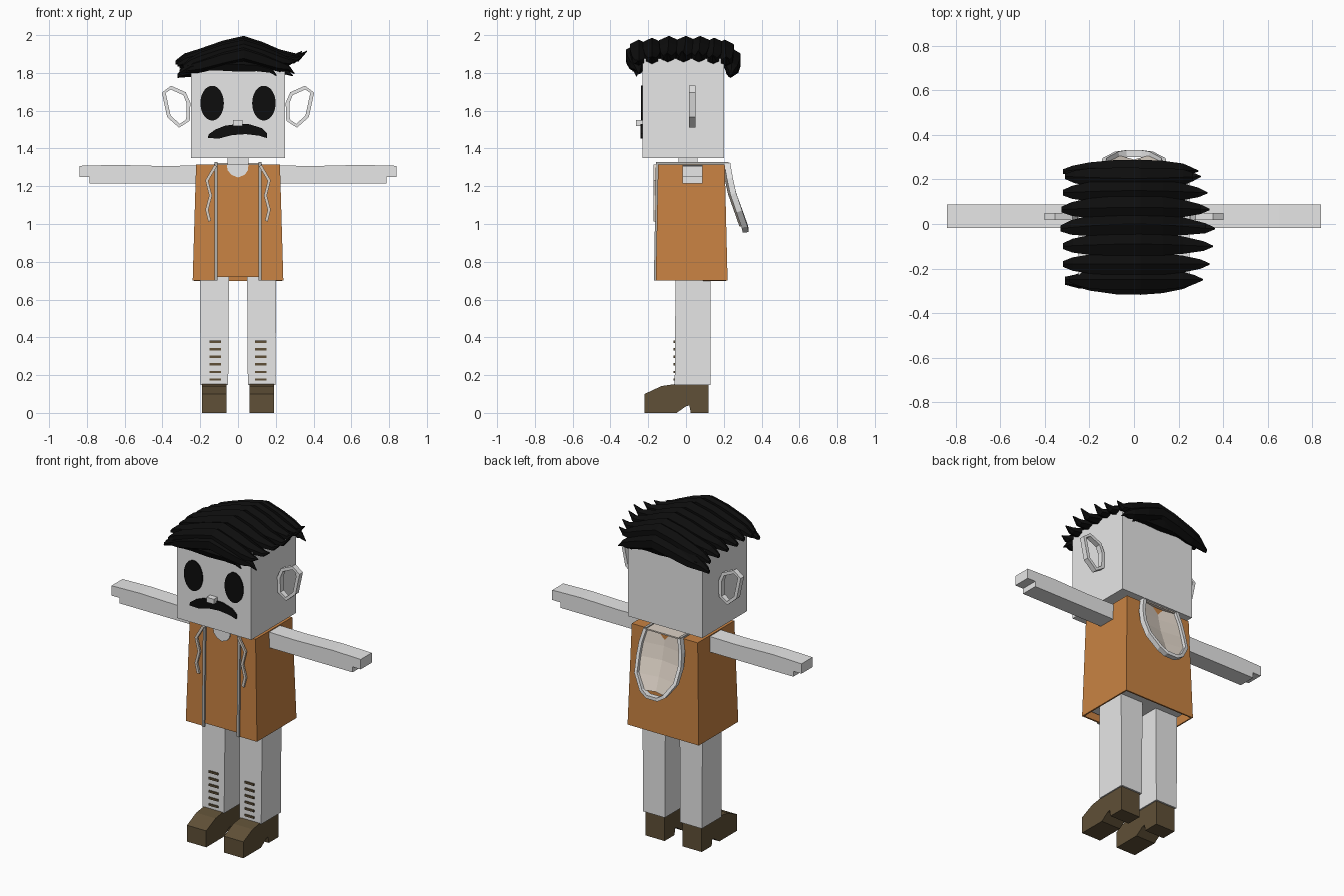
import bpy, bmesh, math
from mathutils import Vector

cube = bpy.data.objects.get("Cube")
if cube:
    bpy.data.objects.remove(cube, do_unlink=True)


def material(name, r, g, b):
    m = bpy.data.materials.new(name)
    m.use_nodes = True
    m.diffuse_color = (r, g, b, 1)
    m.node_tree.nodes["Principled BSDF"].inputs["Base Color"].default_value = (r, g, b, 1)
    return m


GREY = material("pale_grey", .8, .8, .8)
ORANGE = material("vest_orange", .58, .225, .055)
BROWN = material("boot_brown", .115, .08, .038)
BLACK = material("hair_black", .004, .004, .004)
TAN = material("lining_tan", .72, .64, .56)
TRIM = material("trim_grey", .45, .44, .42)


def finish(bm, name, mat):
    bmesh.ops.recalc_face_normals(bm, faces=bm.faces)
    mesh = bpy.data.meshes.new(name)
    bm.to_mesh(mesh)
    bm.free()
    mesh.materials.append(mat)
    ob = bpy.data.objects.new(name, mesh)
    bpy.context.scene.collection.objects.link(ob)
    return ob


def loft(name, rings, mat, closed=False):
    """Skin a list of equal vertex rings, with caps unless closed."""
    bm = bmesh.new()
    loops = [[bm.verts.new(p) for p in ring] for ring in rings]
    n = len(loops[0])
    pairs = list(zip(loops, loops[1:])) + ([(loops[-1], loops[0])] if closed else [])
    for a, b in pairs:
        for i in range(n):
            j = (i + 1) % n
            bm.faces.new((a[i], a[j], b[j], b[i]))
    if not closed:
        bm.faces.new(loops[0])
        bm.faces.new(loops[-1])
    return finish(bm, name, mat)


def rect(x0, x1, y0, y1, z):
    return [(x0, y0, z), (x1, y0, z), (x1, y1, z), (x0, y1, z)]


def box(name, x, y, z, mat):
    return loft(name, [rect(*x, *y, h) for h in z], mat)


def plate(name, outline, y0, y1, mat):
    """Extrude an (x, z) outline along y."""
    return loft(name, [[(x, y, z) for x, z in outline] for y in (y0, y1)], mat)


def ribbon(name, path, half, mat, closed=False):
    """Sweep a small rectangular section along a path facing the y axis."""
    pts = [Vector(p) for p in path]
    rings = []
    for i, p in enumerate(pts):
        a = pts[i - 1] if i or closed else p
        b = pts[(i + 1) % len(pts)] if i < len(pts) - 1 or closed else p
        t = (b - a).normalized()
        s = Vector((0, 1, 0)).cross(t)
        s = s.normalized() if s.length > .1 else Vector((1, 0, 0))
        u = t.cross(s)
        rings.append([p + s * half[0] * i + u * half[1] * j
                      for i, j in ((-1, -1), (1, -1), (1, 1), (-1, 1))])
    return loft(name, rings, mat, closed)


# Head, neck and nose
box("head", (-.25, .25), (-.23, .20), (1.35, 1.875), GREY)
box("neck", (-.055, .055), (-.04, .06), (1.28, 1.36), GREY)
box("nose", (-.027, .023), (-.265, -.22), (1.52, 1.55), GREY)

# Vest shell, open below, around the body
vest = loft("vest", [rect(-.24, .24, -.16, .22, .70),
                     rect(-.222, .222, -.148, .205, 1.315)], ORANGE)
bm = bmesh.new()
bm.from_mesh(vest.data)
bmesh.ops.delete(bm, geom=[f for f in bm.faces if f.calc_center_median().z < .71], context='FACES')
# shorter front between the trims
front = min(bm.faces, key=lambda f: f.calc_center_median().y)
low = [e for e in bm.edges if all(v.co.z < .71 and v.co.y < 0 for v in e.verts)]
top = [e for e in front.edges if all(v.co.z > 1.3 for v in e.verts)]
bmesh.ops.subdivide_edges(bm, edges=low + top, cuts=2, use_grid_fill=True)
for v in bm.verts:
    if v.co.y < 0 and abs(v.co.x) < .15:
        v.co.x = math.copysign(.115, v.co.x)
        if v.co.z < .8:
            v.co.z = .70
middle = [f for f in bm.faces if f.calc_center_median().y < -.1
          and abs(f.calc_center_median().x) < .05 and abs(f.normal.y) > .9]
cut = [v for f in middle for v in f.verts if v.co.z < .8]
r = bmesh.ops.split(bm, geom=middle)
for g in r["geom"]:
    if isinstance(g, bmesh.types.BMVert) and g.co.z < .8:
        g.co.z = .72
bm.to_mesh(vest.data)
bm.free()
solid = vest.modifiers.new("thickness", 'SOLIDIFY')
solid.thickness = .012
box("body", (-.205, .205), (-.13, .185), (.73, 1.30), GREY)

# Neckline inset
neckline = [(-.06, 1.316), (-.055, 1.285), (-.035, 1.26), (0, 1.246),
            (.035, 1.26), (.053, 1.285), (.055, 1.316)]
plate("neckline", neckline, -.156, -.147, GREY)

# Mirrored limbs and details
eye = [(.062 * math.cos(a), .092 * math.sin(a))
       for a in (i * math.tau / 32 for i in range(32))]
boot = [(.12, 0), (.12, .15), (-.06, .152), (-.13, .142), (-.22, .10),
        (-.22, 0), (-.05, 0), (0, .035), (.018, .04), (.025, 0)]
arm = [(.20, 1.215), (.785, 1.215), (.785, 1.248), (.84, 1.248), (.84, 1.308),
       (.65, 1.313), (.40, 1.307), (.20, 1.31)]
ear = [(.262, 1.64), (.283, 1.69), (.355, 1.722), (.393, 1.695),
       (.366, 1.57), (.31, 1.52), (.265, 1.55)]
string = [(.118, 1.31), (.165, 1.23), (.145, 1.15), (.165, 1.075), (.15, 1.015)]
hood = [(.115, .218, 1.32), (.135, .232, 1.24), (.14, .25, 1.16),
        (.13, .282, 1.07), (.075, .31, .99)]
for s, side in ((1, "left"), (-1, "right")):
    plate(side + "_arm", [(s * x, z) for x, z in arm], -.018, .088, GREY)
    loft(side + "_leg", [rect(s * .052, s * .198, -.06, .13, .148),
                         rect(s * .048, s * .202, -.055, .13, .74)], GREY)
    loft(side + "_boot", [[(s * x, y, z) for y, z in boot] for x in (.06, .19)], BROWN)
    for i in range(6):
        z = .177 + i * .04
        box(f"{side}_leg_stripe_{i}", (s * .09, s * .152), (-.066, -.056), (z - .006, z + .006), BROWN)
    plate(side + "_eye", [(s * .137 + x, 1.64 + z) for x, z in eye], -.237, -.228, BLACK)
    ribbon(side + "_ear", [(s * x, .033, z) for x, z in ear], (.01, .016), GREY, True)
    ribbon(side + "_drawstring", [(s * x, -.165, z) for x, z in string], (.008, .006), TAN)
    # trim up the front and over the shoulder
    x = s * .117
    ribbon(side + "_front_trim", [(x, -.163, .70), (x, -.152, 1.325)], (.008, .007), TRIM)
    box(side + "_shoulder_trim", (x - .008, x + .008), (-.158, .225), (1.313, 1.327), TRIM)

# Moustache
plate("moustache", [(-.16, 1.455), (-.155, 1.475), (-.12, 1.50), (-.07, 1.52), (0, 1.53),
                    (.06, 1.528), (.125, 1.508), (.155, 1.48), (.153, 1.455), (.11, 1.468),
                    (.04, 1.476), (-.03, 1.471), (-.10, 1.453)], -.24, -.228, BLACK)

# Hood hanging at the back
bm = bmesh.new()
rows = [[bm.verts.new((k * x, y - .02 * (1 - abs(k)), z)) for k in (-1, 0, 1)] for x, y, z in hood]
for a, b in zip(rows, rows[1:]):
    for i in range(2):
        bm.faces.new((a[i], a[i + 1], b[i + 1], b[i]))
lining = finish(bm, "hood_lining", TAN)
lining.modifiers.new("thickness", 'SOLIDIFY').thickness = .008
rim = hood + [(.035, .316, .966)]
ribbon("hood_rim", rim + [(-x, y, z) for x, y, z in reversed(rim)], (.010, .016), GREY)
box("hood_band", (-.115, .115), (.13, .225), (1.314, 1.322), TAN)


# Hair: six-sided locks swept across the head
def lock(name, y, lift, left, right, flick, bow, thick):
    xs = [left, left * .86, -.2, -.08, .03, .13, .22, right * .88, right]
    heights = [1.855, 1.875, 1.89, 1.925, 1.95, 1.92, 1.89, 1.88, 1.885 + flick]
    sizes = [.25, .6, .85, 1, 1, .95, .75, .42, .06]
    rings = []
    for i, (x, h, r) in enumerate(zip(xs, heights, sizes)):
        mid = y + bow * math.cos(min(abs(x) / .33, 1) * math.pi / 2)
        rings.append([(x, mid + thick * r * math.cos(a), h + lift + .046 * r * math.sin(a))
                      for a in (math.pi / 6 + k * math.pi / 3 for k in range(6))])
    loft(name, rings, BLACK)


locks = [(-.245, -.05, -.31, .30, -.04, -.03, .05), (-.25, -.02, -.29, .31, .0, .0, .055),
         (-.18, -.01, -.32, .34, .01, .0, .058), (-.10, 0, -.32, .355, .02, .01, .06),
         (-.02, 0, -.33, .365, .03, .02, .062), (.065, 0, -.325, .34, .03, .01, .06),
         (.14, -.01, -.32, .33, .02, .01, .058), (.215, -.02, -.31, .30, .02, -.01, .055),
         (.235, -.07, -.32, .29, -.03, .015, .045)]
for i, spec in enumerate(locks):
    lock(f"hair_lock_{i}", *spec)

# Fringe and nape, hanging over the head edges
for name, y in (("fringe", -.262), ("nape", .232)):
    low = [(-.31, 1.80, .012), (-.25, 1.835, .03), (-.12, 1.85, .042), (.0, 1.845, .044),
           (.1, 1.84, .036), (.17, 1.82, .022), (.205, 1.785, .004)]
    loft(name, [[(x, y + .9 * r * math.cos(a), z + r * math.sin(a))
                 for a in (k * math.pi / 3 for k in range(6))] for x, z, r in low], BLACK)
